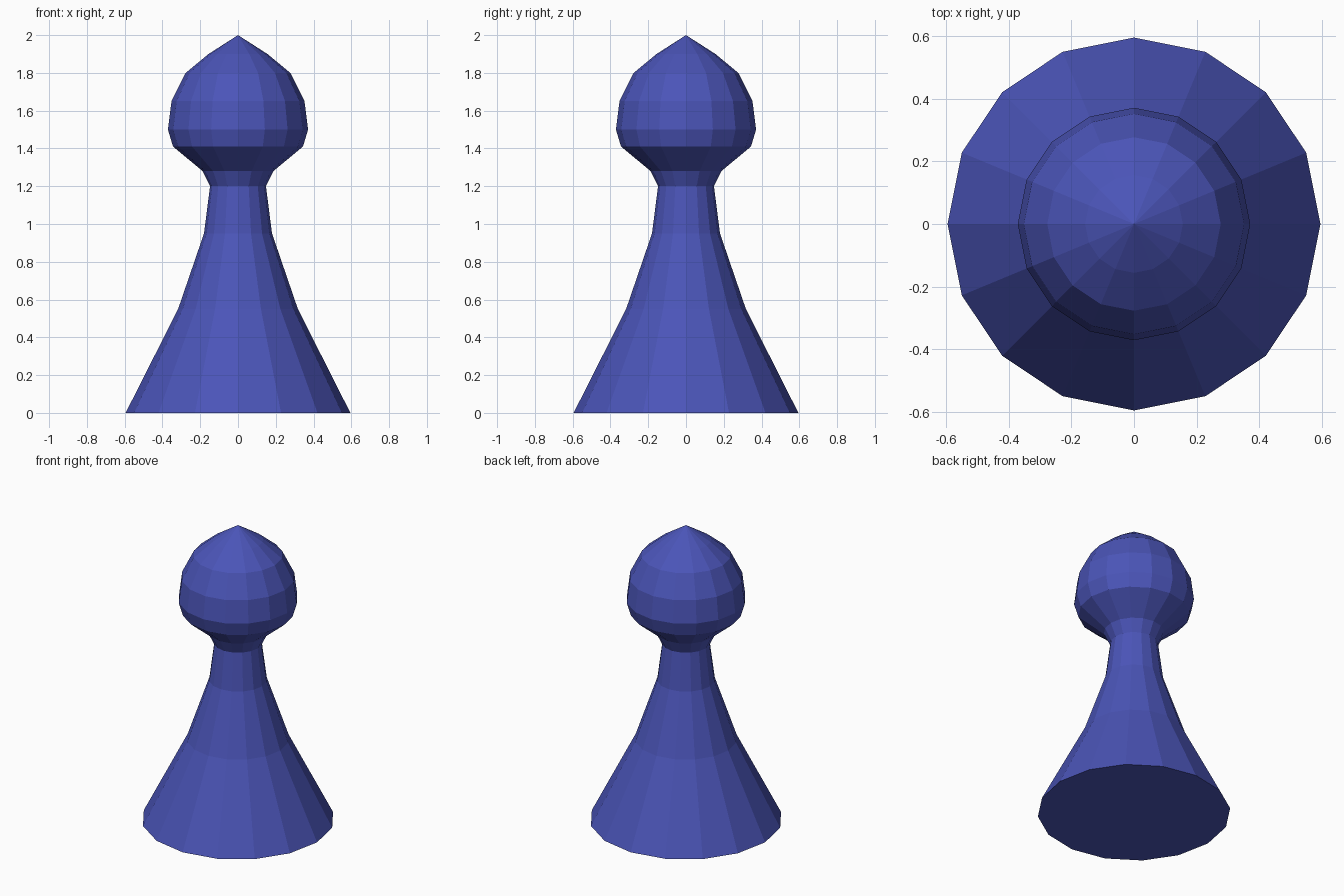
import bpy, bmesh
from math import cos, sin, tau

if "Cube" in bpy.data.objects:
    bpy.data.objects.remove(bpy.data.objects["Cube"])

SIDES = 16

# Outline as (radius, height): flared body, narrow neck, round head
PROFILE = [(0.595, 0.0), (0.317, 0.55), (0.18, 0.95), (0.148, 1.2),
           (0.187, 1.28), (0.344, 1.41), (0.371, 1.5), (0.352, 1.65),
           (0.277, 1.8), (0.156, 1.9)]
TIP_HEIGHT = 2.0


def lathe(name, profile, tip_height):
    """Turn the outline into a closed solid with a flat base and pointed tip."""
    bm = bmesh.new()
    rings = [[bm.verts.new((r * cos(tau * i / SIDES), r * sin(tau * i / SIDES), z))
              for i in range(SIDES)] for r, z in profile]
    tip = bm.verts.new((0, 0, tip_height))
    bm.faces.new(rings[0][::-1])
    for i in range(SIDES):
        j = (i + 1) % SIDES
        for low, high in zip(rings, rings[1:]):
            bm.faces.new((low[i], low[j], high[j], high[i]))
        bm.faces.new((rings[-1][i], rings[-1][j], tip))
    mesh = bpy.data.meshes.new(name)
    bm.to_mesh(mesh)
    bm.free()
    obj = bpy.data.objects.new(name, mesh)
    bpy.context.collection.objects.link(obj)
    return obj


# Turned game piece, flat shaded
piece = lathe("game_piece", PROFILE, TIP_HEIGHT)

# Blue paint
blue = bpy.data.materials.new("blue")
blue.diffuse_color = (0.07, 0.09, 0.48, 1)
blue.use_nodes = True
blue.node_tree.nodes["Principled BSDF"].inputs["Base Color"].default_value = blue.diffuse_color
piece.data.materials.append(blue)
